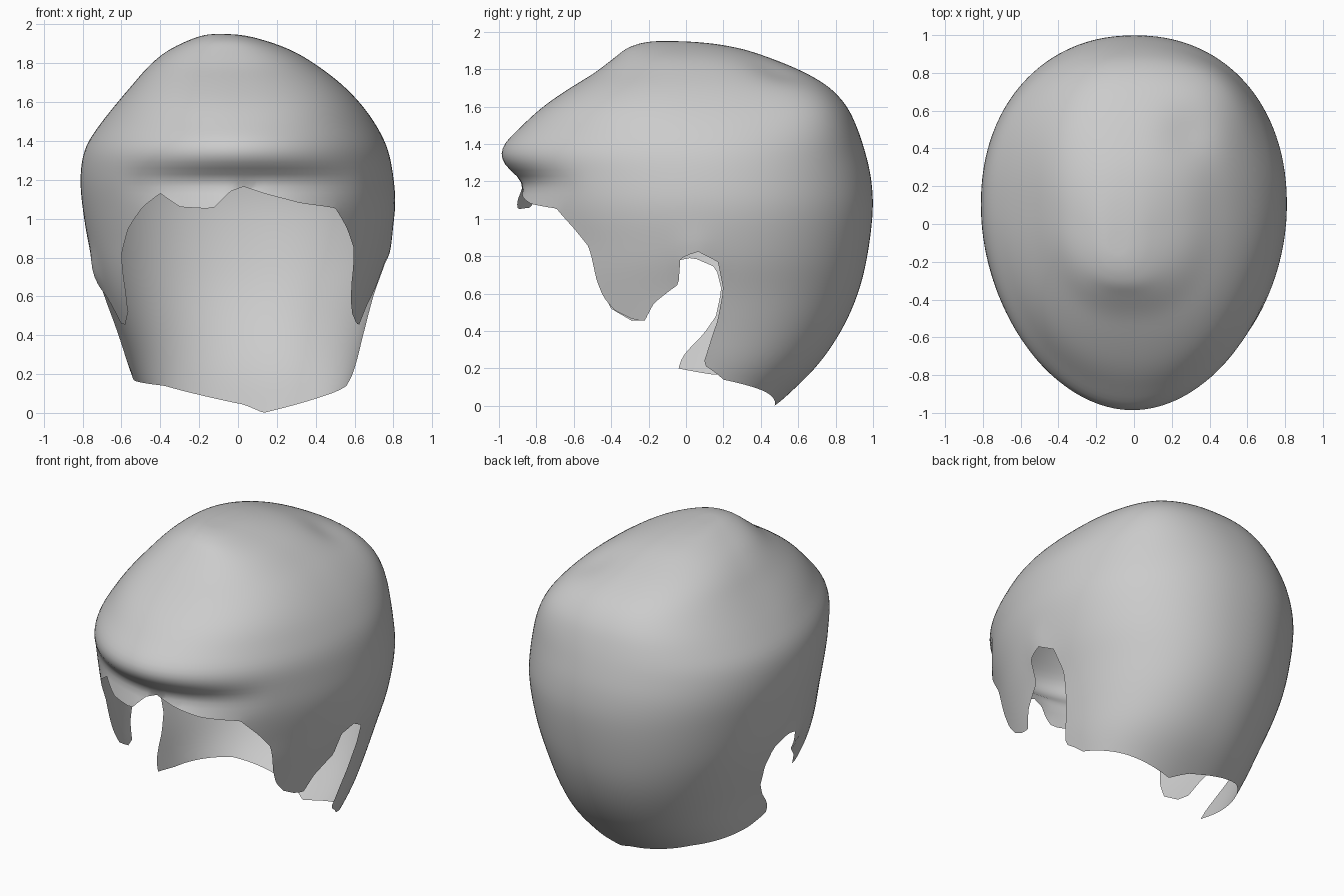
import bpy, bmesh, math
from mathutils import Vector

if "Cube" in bpy.data.objects:
    bpy.data.objects.remove(bpy.data.objects["Cube"])

# Horizontal slices of the shell: z, front y, back y, left x, right x
LEVELS = [
    (0.00, -0.55, 0.48, -0.46, 0.50), (0.20, -0.64, 0.69, -0.55, 0.59),
    (0.40, -0.75, 0.83, -0.615, 0.645), (0.60, -0.83, 0.92, -0.69, 0.70),
    (0.80, -0.87, 0.97, -0.755, 0.765), (1.05, -0.92, 1.00, -0.80, 0.81),
    (1.22, -0.955, 0.99, -0.812, 0.80), (1.37, -0.99, 0.955, -0.785, 0.768),
    (1.50, -0.875, 0.91, -0.70, 0.70), (1.60, -0.765, 0.86, -0.62, 0.625),
    (1.70, -0.62, 0.77, -0.535, 0.525), (1.78, -0.49, 0.64, -0.465, 0.42),
    (1.86, -0.385, 0.45, -0.37, 0.29), (1.92, -0.30, 0.25, -0.25, 0.13),
    (1.95, -0.14, -0.08, -0.12, -0.06)]
TOP = 1.95


def height_param(z):
    return math.asin(max(0.0, min(1.0, z / TOP)))


def ramp(z, z0, z1):
    f = max(0.0, min(1.0, (z - z0) / (z1 - z0)))
    return f * f * (3 - 2 * f)


US = [height_param(lv[0]) for lv in LEVELS]


def slice_at(z):
    """Slice at height z: centre x, half width, centre y, front and back
    depth, front and back roundness."""
    z = max(0.0, min(TOP, z))
    n = len(LEVELS) - 1
    i = max(k for k in range(n) if LEVELS[k][0] <= z)
    j, k = max(i - 1, 0), min(i + 2, n)
    h = US[i + 1] - US[i]
    f = (height_param(z) - US[i]) / h
    out = []
    for c in range(1, 5):
        a, b, d, e = (LEVELS[q][c] for q in (j, i, i + 1, k))
        m0 = (d - a) / (US[i + 1] - US[j]) * h
        m1 = (e - b) / (US[k] - US[i]) * h
        out.append((2*f**3 - 3*f*f + 1) * b + (f**3 - 2*f*f + f) * m0
                   + (3*f*f - 2*f**3) * d + (f**3 - f*f) * m1)
    yf, yb, xl, xr = out
    mid = (yf + yb) / 2
    cy = mid + (0.1 - mid) * (1 - ramp(z, 1.35, 1.8))
    front = 2.15 - 0.2 * ramp(z, 0.5, 0.9) + 0.4 * ramp(z, 1.4, 1.75)
    back = 2.15 + 0.2 * ramp(z, 1.3, 1.6)
    return (xl + xr) / 2, (xr - xl) / 2, cy, cy - yf, yb - cy, front, back


def surface(t, z):
    """Point on the shell; t = 0 is the front, +-pi the back."""
    cx, a, cy, bf, bb, nf, nb = slice_at(z)
    s, c = math.sin(t), math.cos(t)
    b, n = (bf, nf) if c > 0 else (bb, nb)
    p = Vector((cx + a * math.copysign(abs(s) ** (2 / n), s),
                cy - b * math.copysign(abs(c) ** (2 / n), c), z))
    # Crease under the brow, fading towards the temples
    if c > 0:
        d = z - 1.2
        p.y += (0.085 * math.exp(-(d / (0.05 if d > 0 else 0.09)) ** 2)
                * max(0.0, 1 - (p.x / 0.62) ** 2))
    return p


def side(sign, y, z):
    """Rim point on the left (-1) or right (1) side, by depth."""
    _, _, cy, bf, bb, nf, nb = slice_at(z)
    b, n = (bf, nf) if y < cy else (bb, nb)
    k = max(-1, min(1, (cy - y) / b))
    return (sign * math.acos(math.copysign(abs(k) ** (n / 2), k)), z)


def across(x, z, back=False):
    """Rim point on the front or back, by width."""
    cx, a, _, _, _, nf, nb = slice_at(z)
    k = max(-1, min(1, (x - cx) / a))
    t = math.asin(math.copysign(abs(k) ** ((nb if back else nf) / 2), k))
    return (math.copysign(math.pi, x) - t if back else t, z)


# Lower rim: nape, ear notch, sideburn and fringe, running left to right
left = [(0.12, 0.17), (-0.04, 0.20), (-0.02, 0.26), (0.08, 0.37), (0.16, 0.48),
        (0.19, 0.62), (0.16, 0.74), (0.06, 0.785), (-0.03, 0.80), (-0.04, 0.66),
        (-0.17, 0.55), (-0.22, 0.46), (-0.29, 0.455), (-0.40, 0.52),
        (-0.45, 0.62), (-0.49, 0.82), (-0.58, 0.95)]
right = [(-0.60, 0.95), (-0.52, 0.85), (-0.48, 0.68), (-0.44, 0.58), (-0.38, 0.51),
         (-0.28, 0.46), (-0.22, 0.455), (-0.17, 0.55), (-0.04, 0.65),
         (-0.03, 0.79), (0.06, 0.83), (0.17, 0.77), (0.20, 0.62),
         (0.17, 0.46), (0.09, 0.22), (0.20, 0.14)]
fringe = [(-0.49, 1.06), (-0.40, 1.13), (-0.30, 1.06), (-0.13, 1.05),
          (-0.04, 1.14), (0.03, 1.165), (0.15, 1.125), (0.32, 1.08), (0.50, 1.055)]
rim = [(-math.pi, 0.045), across(-0.1, 0.07, True), across(-0.38, 0.14, True)]
rim += [side(-1, *p) for p in left]
rim += [across(*p) for p in fringe]
rim += [side(1, *p) for p in right]
rim += [across(0.42, 0.08, True), across(0.25, 0.03, True),
        across(0.13, 0.0, True), (math.pi, 0.045)]
region = rim + [(math.pi, 3), (-math.pi, 3)]


def inside(t, z):
    hit = False
    for (t0, z0), (t1, z1) in zip(region, region[1:] + region[:1]):
        if (z0 > z) != (z1 > z) and t < t0 + (z - z0) * (t1 - t0) / (z1 - z0):
            hit = not hit
    return hit


def nearest_on_rim(t, z):
    p, best = Vector((t * 0.8, z)), None
    for a, b in zip(rim, rim[1:]):
        a, b = Vector((a[0] * 0.8, a[1])), Vector((b[0] * 0.8, b[1]))
        d = b - a
        f = max(0, min(1, (p - a).dot(d) / max(d.length_squared, 1e-9)))
        q = a + d * f
        if best is None or (q - p).length < (best - p).length:
            best = q
    return best.x / 0.8, best.y


# Shell grid, trimmed to the rim
COLS, ROWS = 144, 76
bm = bmesh.new()
coords, grid = {}, []
for r in range(ROWS):
    z = TOP * math.sin(math.pi / 2 * r / ROWS)
    row = []
    for c in range(COLS):
        t = -math.pi + 2 * math.pi * c / COLS
        v = bm.verts.new(surface(t, z))
        coords[v] = (t, z)
        row.append(v)
    grid.append(row)
for r in range(ROWS - 1):
    zm = (coords[grid[r][0]][1] + coords[grid[r + 1][0]][1]) / 2
    for c in range(COLS):
        if inside(-math.pi + 2 * math.pi * (c + 0.5) / COLS, zm):
            d = (c + 1) % COLS
            bm.faces.new((grid[r][c], grid[r][d], grid[r + 1][d], grid[r + 1][c]))
bm.faces.new(grid[-1])
bmesh.ops.delete(bm, geom=[v for v in bm.verts if not v.link_faces], context='VERTS')
for v in bm.verts:
    if v.is_boundary:
        v.co = surface(*nearest_on_rim(*coords[v]))

# Soften the slices above the rim
inner = [v for v in bm.verts if not v.is_boundary and v.co.z < 1.935]
for _ in range(5):
    bmesh.ops.smooth_vert(bm, verts=inner, factor=0.5,
                          use_axis_x=True, use_axis_y=True, use_axis_z=True)

# Soft lumps: centre, radius, outward push
for centre, radius, push in [((0.48, 0.70, 1.58), 0.35, 0.035),
                             ((-0.72, -0.05, 0.72), 0.14, 0.02),
                             ((0.72, 0.05, 0.85), 0.14, 0.015),
                             ((0.3, 0.5, 1.82), 0.2, -0.02)]:
    centre = Vector(centre)
    for v in bm.verts:
        w = math.exp(-((v.co - centre).length / radius) ** 2 * 2)
        v.co += (v.co - Vector((0, 0, 1))).normalized() * push * w
bmesh.ops.dissolve_degenerate(bm, dist=0.0005, edges=bm.edges[:])
bmesh.ops.recalc_face_normals(bm, faces=bm.faces[:])

mesh = bpy.data.meshes.new("hair_shell")
bm.to_mesh(mesh)
bm.free()
mesh.shade_smooth()
hair = bpy.data.objects.new("hair_shell", mesh)
bpy.context.collection.objects.link(hair)

grey = bpy.data.materials.new("light grey")
grey.diffuse_color = (0.6, 0.6, 0.6, 1)
grey.use_nodes = True
grey.node_tree.nodes["Principled BSDF"].inputs["Base Color"].default_value = grey.diffuse_color
mesh.materials.append(grey)
